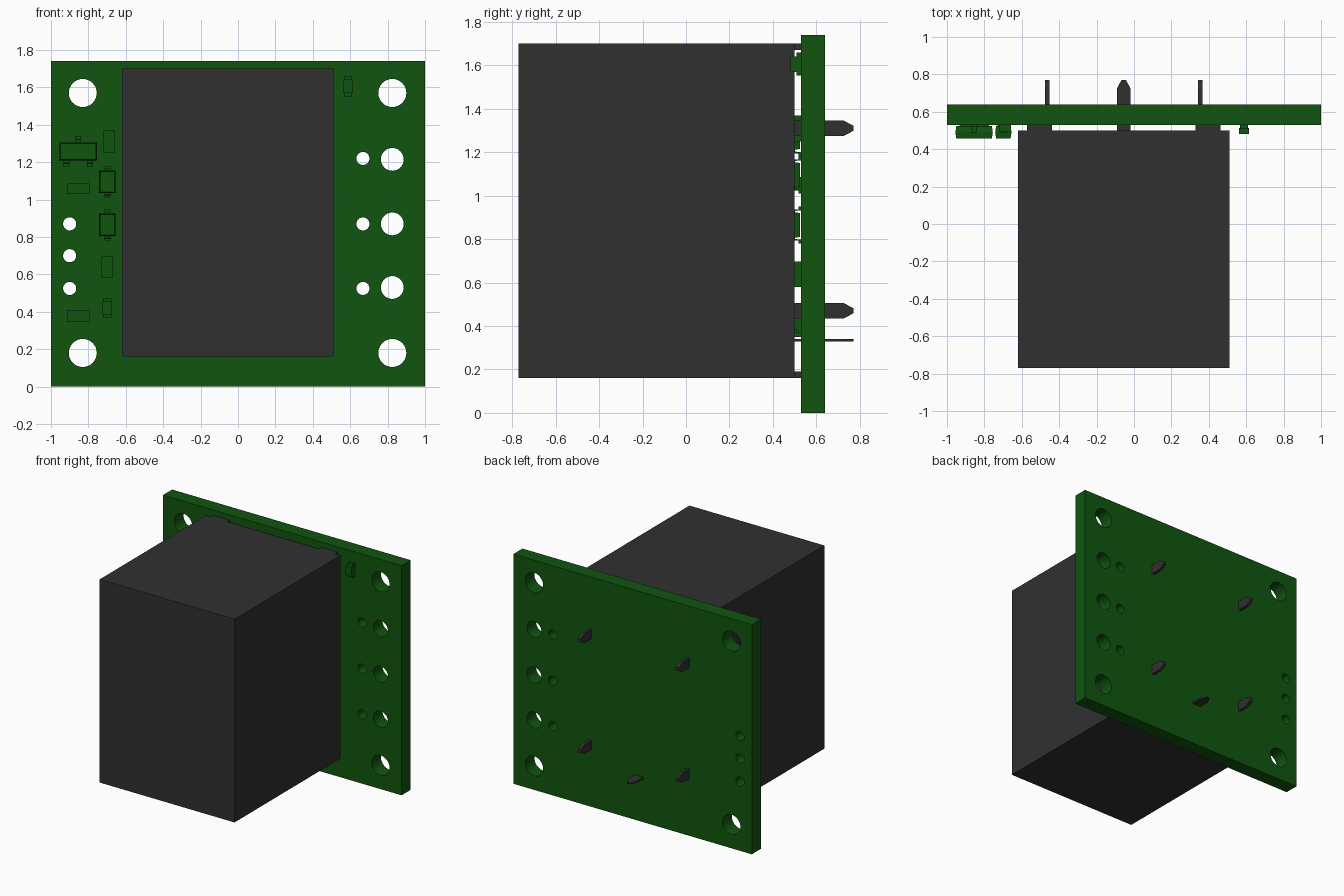
import bpy, bmesh, math
from mathutils import Matrix, Vector

if "Cube" in bpy.data.objects:
    bpy.data.objects.remove(bpy.data.objects["Cube"], do_unlink=True)


def make_material(name, rgb):
    mat = bpy.data.materials.new(name)
    mat.use_nodes = True
    mat.diffuse_color = (*rgb, 1)
    bsdf = mat.node_tree.nodes["Principled BSDF"]
    bsdf.inputs["Base Color"].default_value = (*rgb, 1)
    bsdf.inputs["Roughness"].default_value = 0.6
    return mat


GREEN = make_material("board green", (0.005, 0.09, 0.005))
GREY = make_material("charcoal grey", (0.030, 0.030, 0.030))
FRONT, BACK = 0.53, 0.64          # board faces along y


def finish(name, bm, mat):
    bmesh.ops.recalc_face_normals(bm, faces=bm.faces)
    mesh = bpy.data.meshes.new(name)
    bm.to_mesh(mesh)
    bm.free()
    mesh.materials.append(mat)
    obj = bpy.data.objects.new(name, mesh)
    bpy.context.collection.objects.link(obj)
    return obj


def add_box(bm, x0, x1, y0, y1, z0, z1):
    size = Matrix.Diagonal((x1 - x0, y1 - y0, z1 - z0, 1))
    move = Matrix.Translation(((x0 + x1) / 2, (y0 + y1) / 2, (z0 + z1) / 2))
    bmesh.ops.create_cube(bm, size=1, matrix=move @ size)


def boxes(name, mat, *dims):
    bm = bmesh.new()
    for d in dims:
        add_box(bm, *d)
    return finish(name, bm, mat)


def extrude_profile(name, mat, points, direction):
    bm = bmesh.new()
    face = bm.faces.new([bm.verts.new(p) for p in points])
    new = bmesh.ops.extrude_face_region(bm, geom=[face])["geom"]
    bmesh.ops.translate(bm, vec=direction,
                        verts=[v for v in new if isinstance(v, bmesh.types.BMVert)])
    return finish(name, bm, mat)


# Circuit board with drilled holes
board = boxes("circuit_board", GREEN, (-1, 1, FRONT, BACK, 0, 1.74))
holes = [(x, z, 0.075) for x in (-0.83, 0.825) for z in (0.18, 1.57)]
holes += [(0.825, z, 0.061) for z in (0.53, 0.87, 1.215)]
holes += [(0.668, z, 0.035) for z in (0.525, 0.87, 1.22)]
holes += [(-0.9, z, 0.035) for z in (0.525, 0.70, 0.87)]
bm = bmesh.new()
for x, z, r in holes:
    bmesh.ops.create_cone(bm, cap_ends=True, segments=32, radius1=r, radius2=r, depth=0.3,
                          matrix=Matrix.Translation((x, 0.585, z)) @ Matrix.Rotation(math.pi / 2, 4, "X"))
drill = finish("hole_cutter", bm, GREEN)
drill.hide_render = True
cut = board.modifiers.new("holes", "BOOLEAN")
cut.operation, cut.solver, cut.object = "DIFFERENCE", "EXACT", drill
bpy.context.view_layer.objects.active = board
board.select_set(True)
bpy.ops.object.modifier_apply(modifier=cut.name)
bpy.data.objects.remove(drill, do_unlink=True)
bpy.ops.object.shade_smooth_by_angle(angle=math.radians(30))

# Relay housing and its four small feet
boxes("relay_housing", GREY, (-0.62, 0.51, -0.77, 0.5, 0.16, 1.70))
boxes("housing_feet", GREY, *[(x - 0.067, x + 0.067, 0.495, FRONT, z, z + 0.03)
                              for x in (-0.505, 0.395) for z in (0.16, 1.67)])


# Flat blade pins with tapered tips, passing through the board
def pin(name, x, z, flat):
    outline = [(-0.036, 0.495), (0.036, 0.495), (0.036, 0.725),
               (0.012, 0.77), (-0.012, 0.77), (-0.036, 0.725)]
    t = 0.012
    if flat:
        pts, d = [(x + w, y, z - t / 2) for w, y in outline], Vector((0, 0, t))
    else:
        pts, d = [(x - t, y, z + w) for w, y in outline], Vector((2 * t, 0, 0))
    extrude_profile(name, GREY, pts, d)


for side, x in (("right", -0.465), ("left", 0.355)):
    for level, z in (("lower", 0.47), ("upper", 1.31)):
        pin(f"{level}_{side}_pin", x, z, False)
pin("centre_pin", -0.055, 0.335, True)


# Bent lead: leaves the package at mid height and steps down to the board
def lead(name, x, z, s, reach, width=0.032):
    outline = [(0.49, -0.005), (0.49, 0.4 * reach), (0.518, 0.5 * reach), (0.518, reach),
               (FRONT, reach), (FRONT, 0.3 * reach), (0.502, 0.2 * reach), (0.502, -0.005)]
    extrude_profile(name, GREEN, [(x - width / 2, y, z + s * dz) for y, dz in outline],
                    Vector((width, 0, 0)))


# Package body with bevelled front edges
def package(name, x0, x1, z0, z1):
    obj = boxes(name, GREEN, (x0, x1, 0.457, 0.525, z0, z1))
    bm = bmesh.new()
    bm.from_mesh(obj.data)
    rim = [v for v in bm.verts if abs(v.co.y - 0.49) > 0.02]
    mid = Vector(((x0 + x1) / 2, 0, (z0 + z1) / 2))
    cut = bmesh.ops.bisect_plane(bm, geom=bm.verts[:] + bm.edges[:] + bm.faces[:],
                                 plane_co=(0, 0.49, 0), plane_no=(0, 1, 0))
    for v in rim:       # draft angle above and below the parting line
        for axis in (0, 2):
            v.co[axis] -= math.copysign(0.005, v.co[axis] - mid[axis])
    bm.to_mesh(obj.data)
    bm.free()


# Transistor and two diodes
package("transistor_body", -0.955, -0.755, 1.21, 1.305)
lead("transistor_lead_top", -0.855, 1.305, 1, 0.035)
for i, x in enumerate((-0.918, -0.792)):
    lead(f"transistor_lead_bottom_{i + 1}", x, 1.21, -1, 0.035)
for n, z in (("upper", 1.095), ("lower", 0.865)):
    package(f"{n}_diode_body", -0.742, -0.655, z - 0.06, z + 0.06)
    lead(f"{n}_diode_lead_top", -0.699, z + 0.06, 1, 0.025)
    lead(f"{n}_diode_lead_bottom", -0.699, z - 0.06, -1, 0.025)

# Plain chip resistors
for i, (x, z, w, h) in enumerate([(-0.69, 1.31, 0.032, 0.06), (-0.855, 1.058, 0.06, 0.029),
                                  (-0.70, 0.638, 0.031, 0.058), (-0.855, 0.378, 0.06, 0.029)]):
    boxes(f"chip_resistor_{i + 1}", GREEN, (x - w, x + w, 0.495, FRONT, z - h, z + h))

# Indicator lamps: raised lens on a longer base
for n, x, z in (("left", 0.588, 1.605), ("right", -0.699, 0.42)):
    boxes(f"{n}_lamp_base", GREEN, (x - 0.022, x + 0.022, 0.508, FRONT, z - 0.053, z + 0.053))
    boxes(f"{n}_lamp_lens", GREEN, (x - 0.026, x + 0.026, 0.482, 0.512, z - 0.036, z + 0.036))
